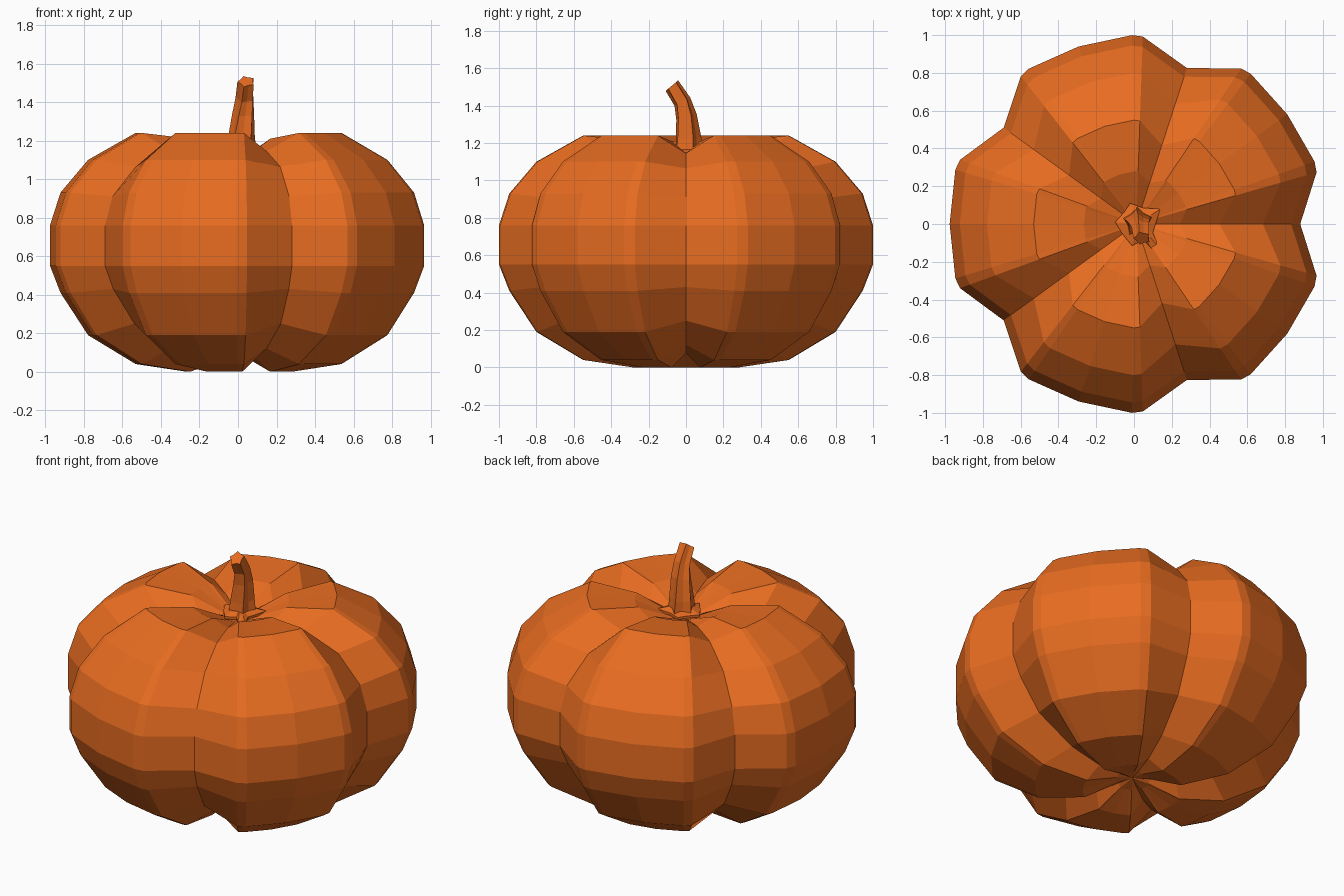
import bpy, bmesh
from math import sin, cos, radians
from mathutils import Vector, Matrix

if "Cube" in bpy.data.objects:
    bpy.data.objects.remove(bpy.data.objects["Cube"])

mat = bpy.data.materials.new("orange")
mat.diffuse_color = (0.8, 0.15, 0.015, 1)
mat.use_nodes = True
mat.node_tree.nodes["Principled BSDF"].inputs["Base Color"].default_value = mat.diffuse_color


def skin(name, rings, start=None, end=None):
    """Bridge closed rings of equal size; optional end points close the ends."""
    bm = bmesh.new()
    rows = [[bm.verts.new(p) for p in ring] for ring in rings]
    n = len(rows[0])
    for a, b in zip(rows, rows[1:]):
        for i in range(n):
            j = (i + 1) % n
            bm.faces.new((a[i], a[j], b[j], b[i]))
    for row, tip in ((rows[0], start), (rows[-1], end)):
        if tip:
            v = bm.verts.new(tip)
            for i in range(n):
                bm.faces.new((row[i], row[(i + 1) % n], v))
        else:
            bm.faces.new(row)
    bmesh.ops.recalc_face_normals(bm, faces=bm.faces)
    me = bpy.data.meshes.new(name)
    bm.to_mesh(me)
    bm.free()
    me.materials.append(mat)
    ob = bpy.data.objects.new(name, me)
    bpy.context.collection.objects.link(ob)
    return ob


# Body: five lobes, each a groove line followed by five ridge lines
CX = 0.012
ridge = [(.10, .06), (.28, 0), (.55, .04), (.80, .19), (.945, .41), (1, .55),
         (1, .76), (.945, .93), (.80, 1.10), (.55, 1.24), (.28, 1.21), (.10, 1.13)]
groove = [(.09, .075), (.24, .075), (.44, .12), (.68, .25), (.815, .43), (.868, .55),
          (.868, .76), (.82, .91), (.67, 1.065), (.44, 1.145), (.23, 1.145), (.09, 1.12)]
columns = [(0, None), (16, .993), (19.3, 1), (36, .988), (52.7, 1), (56, .993)]

rings = []
for rp, gp in zip(ridge, groove):
    ring = []
    for lobe in range(5):
        for offset, scale in columns:
            r, z = gp if scale is None else (rp[0] * scale, rp[1])
            a = radians(72 * lobe + offset)
            ring.append((CX + r * cos(a), r * sin(a), z))
    rings.append(ring)
skin("pumpkin_body", rings, (CX, 0, .08), (CX, 0, 1.10))

# Stem: five-sided, leaning forward, with a tilted cut top
path = [((.02, .01, 1.10), .085, 0), ((.02, .01, 1.22), .073, 5),
        ((.03, .00, 1.34), .060, 15), ((.037, -.02, 1.42), .050, 28),
        ((.043, -.075, 1.507), .046, 40)]
rings = []
for k, (c, r, tilt) in enumerate(path):
    rot = Matrix.Rotation(radians(tilt), 3, 'X')
    ring = []
    for i in range(10):
        a = radians(36 * i + 18 + 5 * k)
        rr = r if i % 2 == 0 else r * .72
        ring.append(Vector(c) + rot @ Vector((rr * cos(a), rr * sin(a), 0)))
    rings.append(ring)
skin("stem", rings)

# Calyx: small ragged flange around the stem base
outline = [(.10, -.045), (.14, .08), (.05, .085), (-.02, .11), (-.055, .06),
           (-.10, .01), (-.06, -.055), (-.01, -.115), (.05, -.085), (.09, -.13), (.13, -.12)]
lower = [(x, y, 1.135) for x, y in outline]
upper = [(x, y, 1.15) for x, y in outline]
inner = [(.02 + .6 * (x - .02), .6 * y, 1.165) for x, y in outline]
skin("calyx", [lower, upper, inner])
